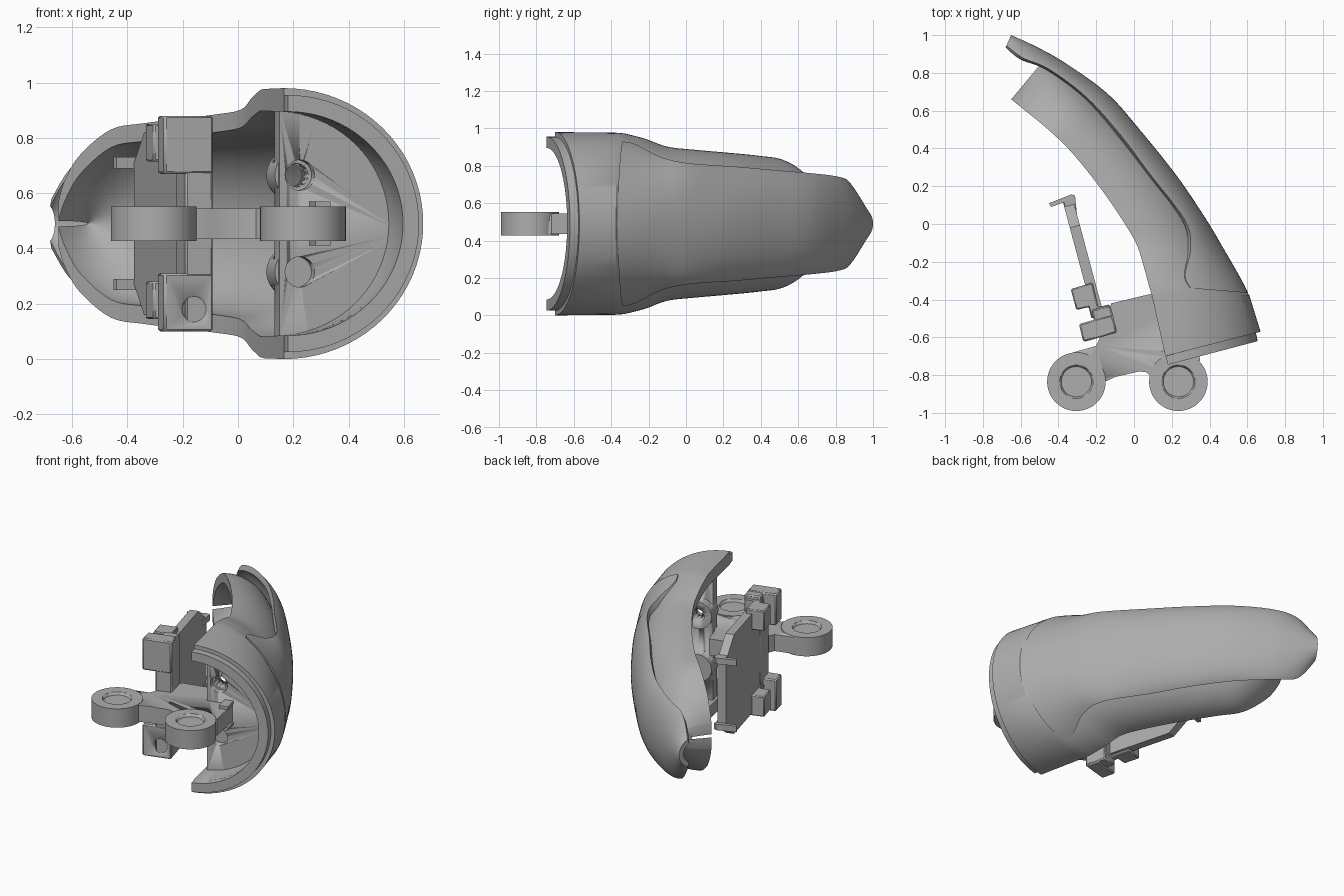
import bpy, bmesh, math
from mathutils import Matrix, Vector

if "Cube" in bpy.data.objects:
    bpy.data.objects.remove(bpy.data.objects["Cube"])

MID = 0.49                                   # height of the symmetry plane
TILT = math.radians(15)
U = Vector((math.cos(TILT), math.sin(TILT), 0))    # across the base
V = Vector((-math.sin(TILT), math.cos(TILT), 0))   # along the base

grey = bpy.data.materials.new("plain_grey")
grey.use_nodes = True
grey.diffuse_color = (0.42, 0.42, 0.42, 1)
grey.node_tree.nodes["Principled BSDF"].inputs["Base Color"].default_value = grey.diffuse_color


def finish(name, bm, bevel=0, smooth=True):
    bmesh.ops.recalc_face_normals(bm, faces=bm.faces)
    mesh = bpy.data.meshes.new(name)
    bm.to_mesh(mesh)
    bm.free()
    mesh.materials.append(grey)
    ob = bpy.data.objects.new(name, mesh)
    bpy.context.collection.objects.link(ob)
    bpy.ops.object.select_all(action='DESELECT')
    ob.select_set(True)
    bpy.context.view_layer.objects.active = ob
    if bevel:
        mod = ob.modifiers.new("edges", 'BEVEL')
        mod.width, mod.segments, mod.limit_method = bevel, 1, 'ANGLE'
    if smooth:
        bpy.ops.object.shade_smooth_by_angle(angle=math.radians(32))
    return ob


def prism(name, pts, low, high, matrix=None, bevel=0.0):
    """Extrude a flat outline from low to high."""
    bm = bmesh.new()
    face = bm.faces.new([bm.verts.new((x, y, low)) for x, y in pts])
    new = bmesh.ops.extrude_face_region(bm, geom=[face])["geom"]
    bmesh.ops.translate(bm, vec=(0, 0, high - low),
                        verts=[g for g in new if isinstance(g, bmesh.types.BMVert)])
    bm.transform(matrix or Matrix())
    return finish(name, bm, bevel)


def cylinder(name, centre, axis, radius, length):
    bm = bmesh.new()
    bmesh.ops.create_cone(bm, cap_ends=True, segments=48, radius1=radius,
                          radius2=radius, depth=length)
    bm.transform(Matrix.Translation(centre) @ Vector(axis).to_track_quat('Z', 'Y').to_matrix().to_4x4())
    return finish(name, bm)


def combine(ob, other, operation):
    mod = ob.modifiers.new("cut", 'BOOLEAN')
    mod.operation, mod.object = operation, other
    bpy.ops.object.select_all(action='DESELECT')
    bpy.context.view_layer.objects.active = ob
    ob.select_set(True)
    bpy.ops.object.modifier_apply(modifier=mod.name)
    bpy.data.objects.remove(other)


def spline(rows, steps):
    """Smoothly resample rows of section values."""
    out = []
    for i in range(len(rows) - 1):
        a, b, c, d = (rows[max(0, min(len(rows) - 1, i + k))] for k in (-1, 0, 1, 2))
        for s in range(steps):
            t = s / steps
            out.append([q + 0.5 * t * (r - p + t * (2*p - 5*q + 4*r - e + t * (3*(q - r) + e - p)))
                        for p, q, r, e in zip(a, b, c, d)])
    return out + [list(rows[-1])]


def loft(name, rows, sweep=90, count=40):
    """Arched sections: edge x, y, crown x, y, half height, wall (0 = solid)."""
    am = math.radians(sweep)
    bm = bmesh.new()
    rings = []
    for ex, ey, px, py, h, wall in rows:
        E, P = Vector((ex, ey)), Vector((px, py))
        O = (E - P * math.cos(am)) / (1 - math.cos(am))
        ring = []
        for inset in ([0, wall] if wall else [0]):
            depth = (P - O) * (1 - inset / (P - O).length)
            height = h / math.sin(am) - inset
            angles = [am * (2 * k / count - 1) for k in range(count + 1)]
            arc = [(*(O + depth * math.cos(a)), MID + height * math.sin(a)) for a in angles]
            ring += arc[::-1] if inset else arc
        rings.append([bm.verts.new(p) for p in ring])
    n = len(rings[0])
    for a, b in zip(rings, rings[1:]):
        for k in range(n):
            bm.faces.new((a[k], a[(k + 1) % n], b[(k + 1) % n], b[k]))
    for ring in (rings[0], rings[-1]):
        if n > count + 1:
            for k in range(count):
                bm.faces.new((ring[k], ring[k + 1], ring[n - 2 - k], ring[n - 1 - k]))
        else:
            bm.faces.new(ring)
    return finish(name, bm)


# Inner shell: base collar, then a spoon-shaped body closing at the tip
collar = [(.18, -.745, .655, -.62, .465, .06), (.168, -.70, .645, -.575, .465, .06),
          (.166, -.70, .67, -.57, .49, .085), (.095, -.38, .61, -.375, .487, .08)]
body = [(.08, -.33, .57, -.345, .483, .075), (.05, -.22, .50, -.25, .455, .07),
        (.01, -.10, .43, -.11, .412, .065), (-.08, .05, .30, .10, .395, .065),
        (-.20, .22, .14, .32, .38, .065), (-.34, .39, -.03, .50, .363, .065),
        (-.46, .505, -.22, .68, .34, .065), (-.57, .595, -.36, .78, .25, .07),
        (-.625, .64, -.45, .825, .16, .075), (-.65, .66, -.50, .84, .08, .07)]
loft("inner_shell", collar + spline(body, 5))

# Outer cover hugging the back of the shell
cover = [(.30, -.34, .605, -.365, .44, .04), (.27, -.27, .555, -.27, .425, .04),
         (.30, -.13, .48, -.14, .355, .04), (.27, .02, .385, .02, .323, .04),
         (.08, .27, .23, .25, .305, .04), (-.07, .47, .03, .50, .287, .04),
         (-.25, .67, -.14, .69, .27, .04), (-.45, .82, -.36, .85, .25, .04),
         (-.59, .88, -.51, .935, .215, .04), (-.675, .945, -.65, 1.0, .09, .03)]
loft("outer_cover", spline(cover, 6), sweep=68)

# Bulkhead across the collar, with bosses and screw holes
start = Vector((.15, -.54))
rows = []
for d in (0, .07):
    e = start + V.xy * d
    p = e + U.xy * .47
    rows.append((*e, *p, .42, 0))
bulkhead = loft("bulkhead", rows)
for s in (1, -1):
    at = Vector((.205, -.45, MID + s * .175))
    combine(bulkhead, cylinder("screw_boss", at, V, .09, .12), 'UNION')
    combine(bulkhead, cylinder("screw_hole", at, V, .042, .5), 'DIFFERENCE')
    combine(bulkhead, cylinder("counterbore", at - V * .07, V, .055, .08), 'DIFFERENCE')

# Hinge link with two pierced lugs
link = prism("hinge_link", [(-.34, -.685), (-.20, -.645), (-.18, -.60), (-.12, -.42), (.09, -.37),
                            (.13, -.49), (.30, -.45), (.35, -.72), (.24, -.83), (.09, -.81), (.065, -.785),
                            (.03, -.78), (-.10, -.81), (-.14, -.83), (-.30, -.83)],
             MID - .055, MID + .055)
lugs = [Vector((x, -.835, MID)) for x in (-.305, .235)]
for c in lugs:
    combine(link, cylinder("lug", c, (0, 0, 1), .155, .125), 'UNION')
for c in lugs:
    combine(link, cylinder("pin_hole", c, (0, 0, 1), .09, .5), 'DIFFERENCE')
    for s in (1, -1):
        bm = bmesh.new()
        bmesh.ops.create_cone(bm, cap_ends=True, segments=48, radius1=.08, radius2=.11, depth=.06)
        bm.transform(Matrix.Translation(c + Vector((0, 0, s * .075))) @ Matrix.Scale(s, 4, (0, 0, 1)))
        combine(link, finish("hole_chamfer", bm), 'DIFFERENCE')
link.modifiers.clear()
for s in (1, -1):
    z = MID + s * .07
    prism("link_tab", [(.28, -.60), (.335, -.585), (.31, -.48), (.255, -.495)], z - .01, z + .01)

# Upright mounting plate joined to the link
prism("mount_plate", [(-.19, -.60), (-.09, -.57), (-.125, -.43), (-.225, -.455)],
      MID - .385, MID + .385, bevel=.008)

# Screw flanges and stepped clips at both ends of the plate
for s in (1, -1):
    z = MID + s * .285
    flange = prism("screw_flange", [(-.268, -.625), (-.09, -.575), (-.115, -.48), (-.292, -.53)],
                   z - .105, z + .105, bevel=.008)
    at = Vector((-.165, -.57, MID + s * .31))
    combine(flange, cylinder("flange_hole", at, V, .042, .12), 'DIFFERENCE')
    prism("stepped_clip", [(-.305, -.455), (-.24, -.44), (-.225, -.50), (-.12, -.47), (-.13, -.425),
                           (-.19, -.44), (-.22, -.31), (-.335, -.345)],
          z - .06, z + .075, bevel=.006)

# Tall thin panel with clipped corners, seen edge-on from above
frame = Matrix((( V.x, 0, U.x, -.165), (V.y, 0, U.y, -.46), (0, 1, 0, MID), (0, 0, 0, 1)))
prism("panel", [(0, -.33), (.47, -.33), (.61, -.22), (.61, .22), (.47, .33), (0, .33)],
      -.055, 0, frame)

# Small hooks at the free end of the panel
for s in (1, -1):
    z = MID + s * .22
    prism("panel_hook", [(-.45, .11), (-.33, .157), (-.312, .15), (-.30, .03), (-.35, .02),
                         (-.37, .115), (-.44, .09)], z - .02, z + .02)
